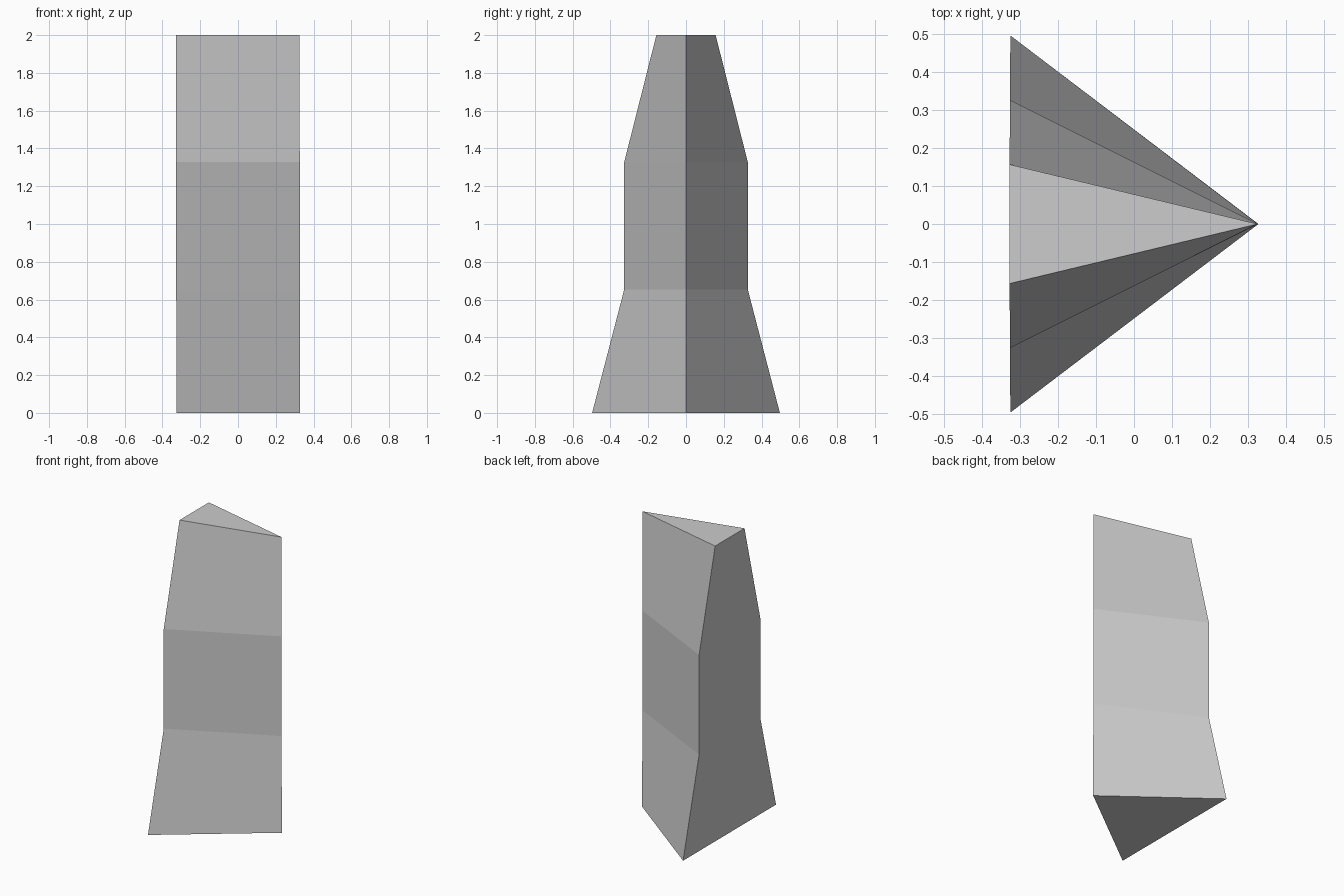
import bpy, bmesh

cube = bpy.data.objects.get("Cube")
if cube:
    bpy.data.objects.remove(cube, do_unlink=True)

# Single plain grey
grey = bpy.data.materials.new("mid grey")
grey.use_nodes = True
colour = (0.603, 0.603, 0.603, 1.0)
grey.diffuse_color = colour
grey.node_tree.nodes["Principled BSDF"].inputs["Base Color"].default_value = colour

# Triangular cross-sections from bottom to top:
# (height, half width of flat side, slight lean in x)
SECTIONS = [(0.0, 0.497, 0.001), (0.654, 0.327, 0.0),
            (1.328, 0.327, 0.0), (2.0, 0.157, -0.001)]
HALF_DEPTH = 0.327

bm = bmesh.new()
rings = [[bm.verts.new(co) for co in
          ((lean + HALF_DEPTH, 0, z), (lean - HALF_DEPTH, w, z), (lean - HALF_DEPTH, -w, z))]
         for z, w, lean in SECTIONS]

# Walls between neighbouring sections; the twisted flared walls at the foot
# fold along the opposite diagonal to the ones above
for level, (low, high) in enumerate(zip(rings, rings[1:])):
    for i in range(3):
        j = (i + 1) % 3
        if level == 0:
            bm.faces.new((low[j], high[j], high[i], low[i]))
        else:
            bm.faces.new((low[i], low[j], high[j], high[i]))

# End caps
bm.faces.new(rings[0][::-1])
bm.faces.new(rings[-1])

mesh = bpy.data.meshes.new("tapered_wedge_column")
bm.to_mesh(mesh)
bm.free()
mesh.materials.append(grey)
column = bpy.data.objects.new("tapered_wedge_column", mesh)
bpy.context.collection.objects.link(column)
